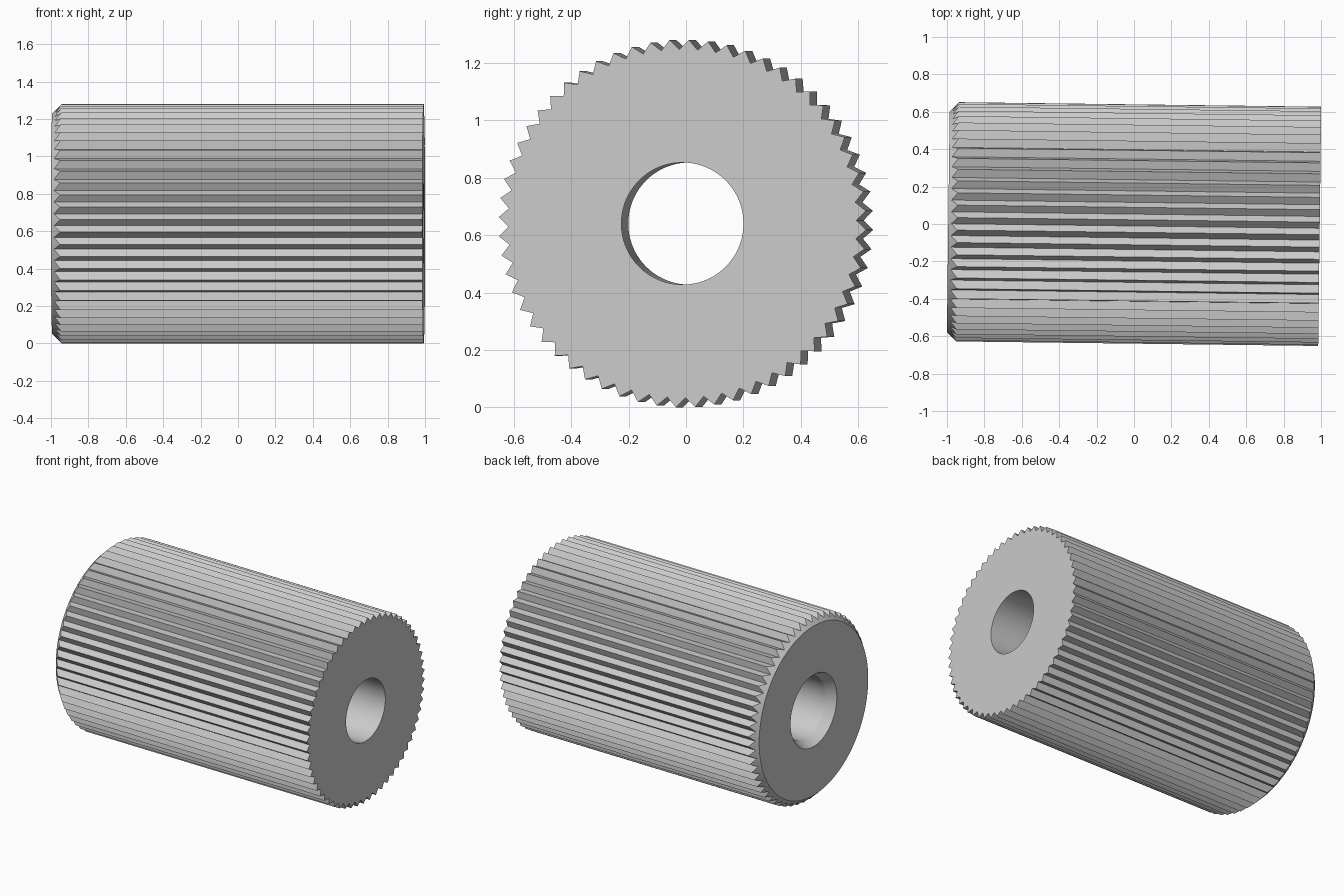
import bpy
import bmesh
import math

if "Cube" in bpy.data.objects:
    bpy.data.objects.remove(bpy.data.objects["Cube"], do_unlink=True)

TEETH = 60
HALF = 0.993           # half length of the roller
TIP, ROOT = 0.64, 0.606
FACE = 0.59            # radius of the chamfered end face
BORE, BORE_MOUTH = 0.2125, 0.25
PHASE = math.radians(2)

steel = bpy.data.materials.new("steel grey")
steel.use_nodes = True
colour = (0.6, 0.6, 0.6, 1)
steel.diffuse_color = colour
steel.node_tree.nodes["Principled BSDF"].inputs["Base Color"].default_value = colour

bm = bmesh.new()


def ring(x_of, r_of):
    """One closed loop around the x axis; both rules take the tooth radius."""
    verts = []
    for i in range(2 * TEETH):
        a = PHASE + math.pi * i / TEETH
        tooth = ROOT if i % 2 else TIP
        r = r_of(tooth)
        verts.append(bm.verts.new((x_of(tooth), -r * math.cos(a), r * math.sin(a))))
    return verts


# Loops from the chamfered end, along the teeth, and back through the bore
rings = [
    ring(lambda t: -HALF, lambda t: FACE),
    ring(lambda t: -HALF + t - FACE, lambda t: t),
    ring(lambda t: HALF, lambda t: t),
    ring(lambda t: HALF, lambda t: BORE),
    ring(lambda t: -HALF + 0.06, lambda t: BORE),
    ring(lambda t: -HALF, lambda t: BORE_MOUTH),
]
for a, b in zip(rings, rings[1:] + rings[:1]):
    for i in range(len(a)):
        j = (i + 1) % len(a)
        bm.faces.new((a[i], a[j], b[j], b[i]))
bmesh.ops.recalc_face_normals(bm, faces=bm.faces)

mesh = bpy.data.meshes.new("serrated_roller")
bm.to_mesh(mesh)
bm.free()
mesh.materials.append(steel)
roller = bpy.data.objects.new("serrated_roller", mesh)
bpy.context.collection.objects.link(roller)

# Slight swing of the axis in plan
roller.location.z = TIP
roller.rotation_euler.z = -0.0125

bpy.ops.object.select_all(action="DESELECT")
roller.select_set(True)
bpy.context.view_layer.objects.active = roller
bpy.ops.object.shade_smooth_by_angle(angle=math.radians(25))
